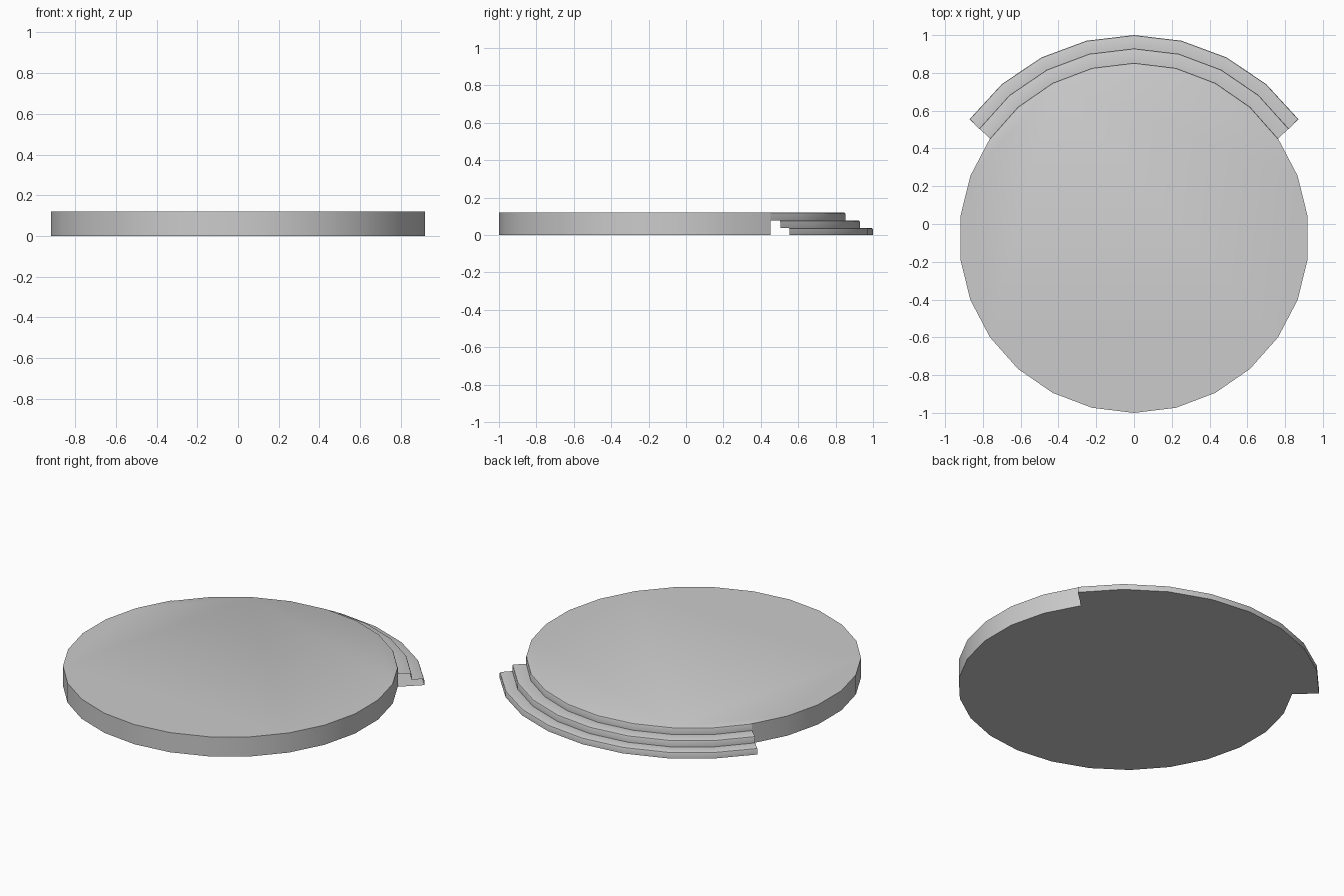
import bpy, bmesh
from math import sin, cos, radians

if "Cube" in bpy.data.objects:
    bpy.data.objects.remove(bpy.data.objects["Cube"])

CY, R, SIDES, H = -0.0735, 0.9265, 26, 0.12
STEP = 360 / SIDES
N = 4                                   # stair segments either side of the back centre
# (radius, degrees per segment, top height, bottom height) of each riser
RISERS = [(R, STEP, H, 0.078), (1.003, 13.71, 0.078, 0.038), (1.0735, 13.55, 0.038, 0.0)]

bm = bmesh.new()


def vert(r, deg, z):
    """Point at an angle measured clockwise from the back."""
    a = radians(deg)
    return bm.verts.new((r * sin(a), CY + r * cos(a), z))


# round side wall of the platform, everywhere except behind the stairs
idx = range(N, SIDES - N + 1)
top = [vert(R, i * STEP, H) for i in idx]
low = [vert(R, i * STEP, 0) for i in idx]
for k in range(len(top) - 1):
    bm.faces.new((low[k], top[k], top[k + 1], low[k + 1]))

# curved stairs with rounded nosings, open at both ends
columns = []
for i in range(-N, N + 1):
    col = []
    for r, d, zt, zb in RISERS:
        for dr, z in ((0.008, zt), (0.0025, zt - 0.0025), (0, zt - 0.008), (0, zb)):
            col.append(vert(r - dr, i * d, z))
    columns.append(col)
for a, b in zip(columns, columns[1:]):
    for k in range(len(a) - 1):
        bm.faces.new((a[k], a[k + 1], b[k + 1], b[k]))

# flat floor and flat underside
bm.faces.new(top + [c[0] for c in columns])
bm.faces.new(low + [c[-1] for c in columns])

bmesh.ops.recalc_face_normals(bm, faces=bm.faces)
mesh = bpy.data.meshes.new("round_platform")
bm.to_mesh(mesh)
bm.free()
platform = bpy.data.objects.new("round_platform", mesh)
bpy.context.collection.objects.link(platform)
bpy.context.view_layer.objects.active = platform
platform.select_set(True)
bpy.ops.object.shade_smooth_by_angle(angle=radians(30))
